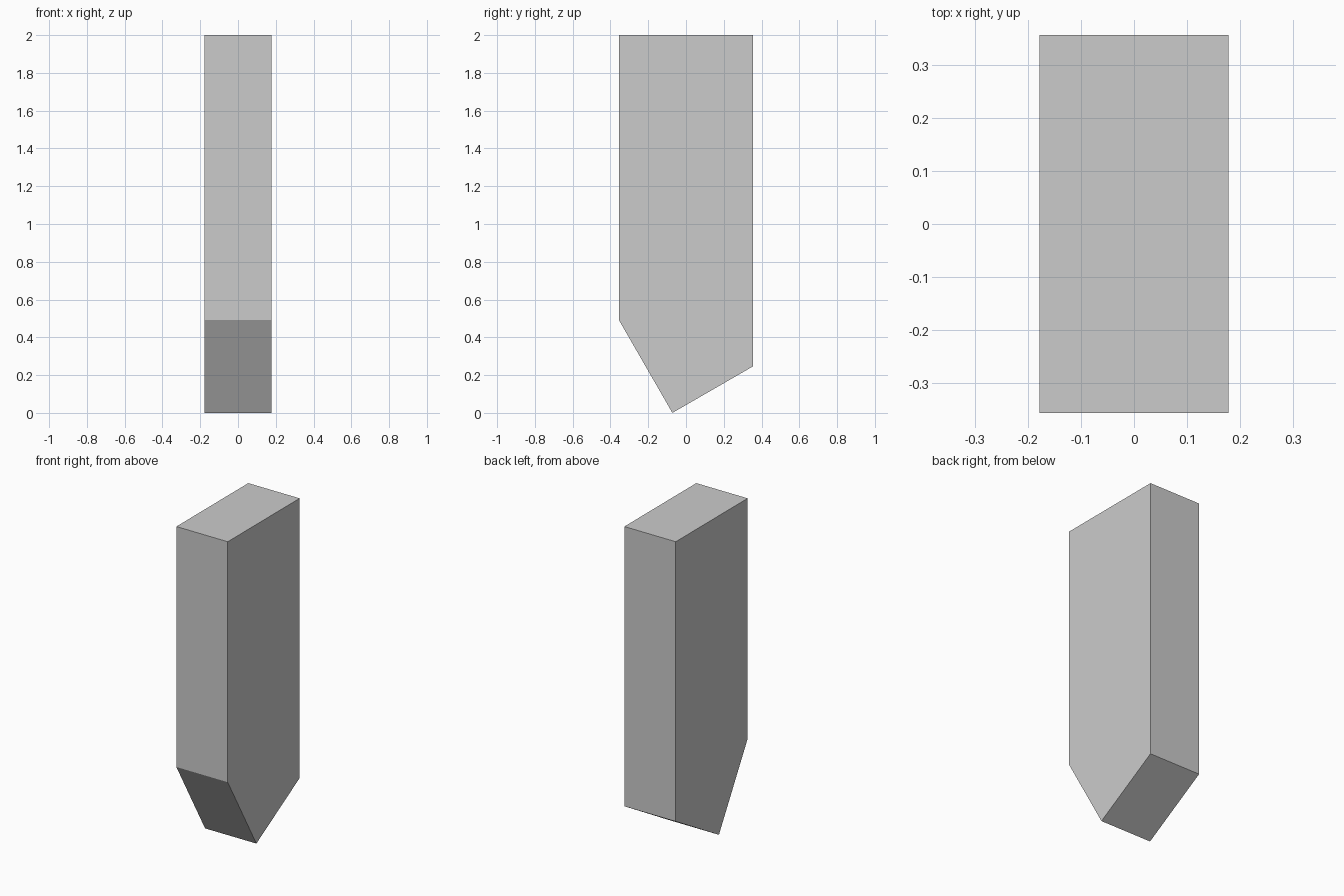
import bpy
import bmesh

if "Cube" in bpy.data.objects:
    bpy.data.objects.remove(bpy.data.objects["Cube"])

HALF_X = 0.178

# Side profile (y, z): upright bar with an off-centre wedge point
profile = [(-0.356, 2.0), (-0.356, 0.493), (-0.072, 0.0), (0.356, 0.247), (0.356, 2.0)]

# Extrude the profile across the width
bm = bmesh.new()
face = bm.faces.new([bm.verts.new((-HALF_X, y, z)) for y, z in profile])
result = bmesh.ops.extrude_face_region(bm, geom=[face])
side = [v for v in result["geom"] if isinstance(v, bmesh.types.BMVert)]
bmesh.ops.translate(bm, verts=side, vec=(2 * HALF_X, 0, 0))
bmesh.ops.recalc_face_normals(bm, faces=bm.faces)

mesh = bpy.data.meshes.new("pointed_post")
bm.to_mesh(mesh)
bm.free()
bpy.context.collection.objects.link(bpy.data.objects.new("pointed_post", mesh))
